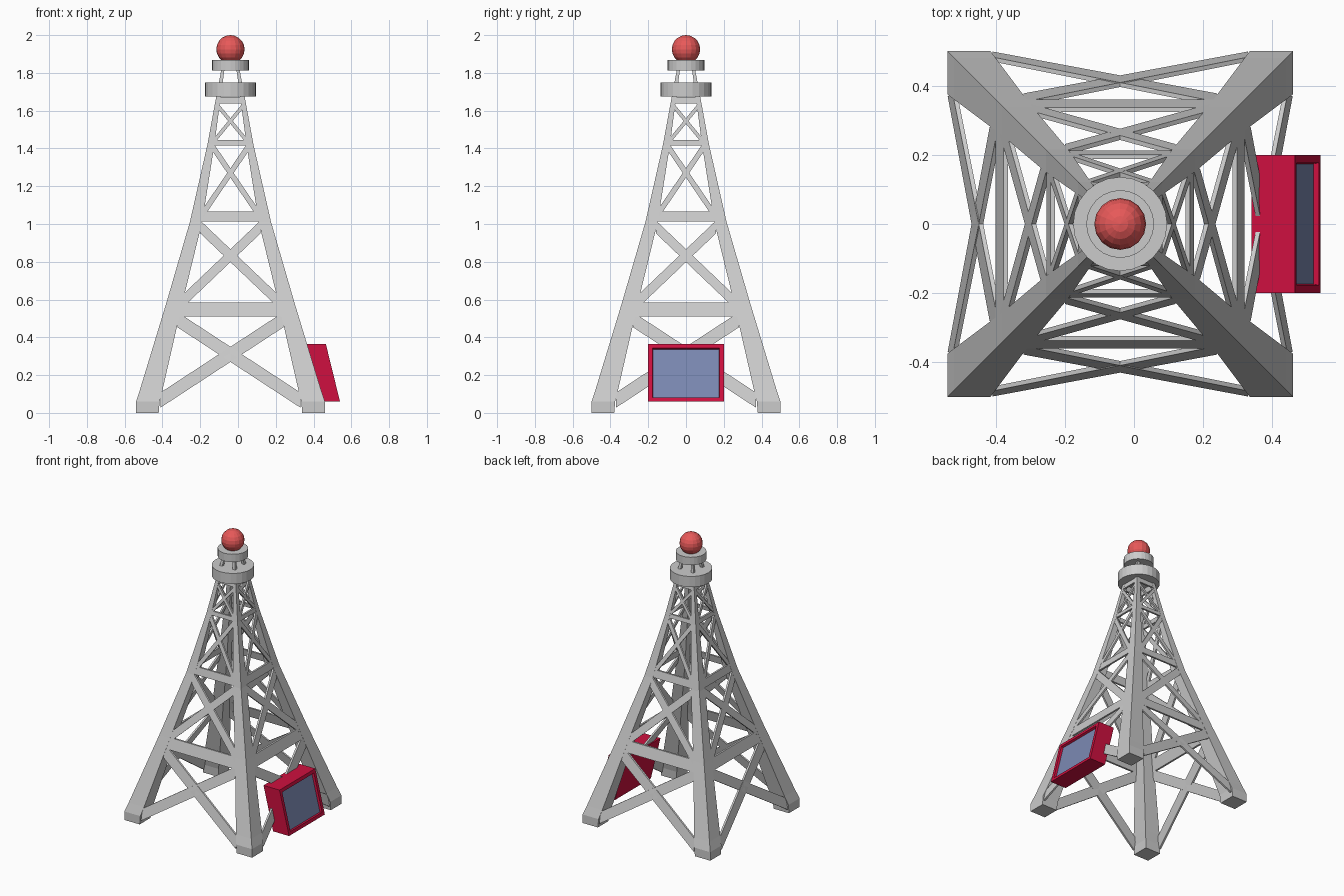
import bpy, bmesh, math
from mathutils import Matrix

if "Cube" in bpy.data.objects:
    bpy.data.objects.remove(bpy.data.objects["Cube"])

CX = -0.04  # tower axis
# leg stations: height, outer half width, inner half width
ST = [(0, .5, .38), (.06, .5, .375), (.12, .48, .36), (.58, .34, .255), (1.01, .215, .15),
      (1.42, .122, .085), (1.67, .076, .052), (1.83, .046, .03)]


def outer(z):
    for (z0, a, _), (z1, b, _) in zip(ST, ST[1:]):
        if z <= z1:
            return a + (b - a) * (z - z0) / (z1 - z0)
    return ST[-1][1]


def material(name, col):
    m = bpy.data.materials.new(name)
    m.diffuse_color = (*col, 1)
    m.use_nodes = True
    m.node_tree.nodes["Principled BSDF"].inputs["Base Color"].default_value = m.diffuse_color
    return m


def finish(bm, name, *mats):
    bmesh.ops.recalc_face_normals(bm, faces=bm.faces)
    me = bpy.data.meshes.new(name)
    bm.to_mesh(me)
    bm.free()
    ob = bpy.data.objects.new(name, me)
    bpy.context.collection.objects.link(ob)
    for m in mats:
        me.materials.append(m)
    return ob


def loft(bm, rings):
    rings = [[bm.verts.new(p) for p in r] for r in rings]
    n = len(rings[0])
    for a, b in zip(rings, rings[1:]):
        for i in range(n):
            j = (i + 1) % n
            bm.faces.new((a[i], a[j], b[j], b[i]))
    bm.faces.new(rings[0])
    return bm.faces.new(rings[-1])


# Four tapering corner legs
for sx, nx in ((-1, "left"), (1, "right")):
    for sy, ny in ((-1, "front"), (1, "back")):
        bm = bmesh.new()
        loft(bm, [[(CX + sx * u, sy * v, z) for u, v in ((o, o), (i, o), (i, i), (o, i))]
                  for z, o, i in ST])
        finish(bm, f"{ny}_{nx}_leg")


# Flat bar lying in the sloping front face of the tower
def bar(bm, p, q, h, depth=.014):
    prof = [(p[0], p[1] - h / 2), (q[0], q[1] - h / 2), (q[0], q[1] + h / 2), (p[0], p[1] + h / 2)]
    loft(bm, [[(u, -outer(z) + d, z) for u, z in prof] for d in (.001, depth)])


# Lattice panel of girders and crossed braces, repeated on four sides
GIRDERS = [(.29, .548, .075), (.18, 1.04, .052), (.1, 1.43, .028), (.065, 1.655, .035)]
BRACES = [(.37, .068, .28, .493, .08), (.265, .58, .16, .985, .068),
          (.15, 1.05, .095, 1.41, .05), (.095, 1.43, .065, 1.624, .03)]
for k, side in enumerate(("front", "right", "back", "left")):
    bm = bmesh.new()
    for u, z, h in GIRDERS:
        bar(bm, (-u, z), (u, z), h)
    for u0, z0, u1, z1, h in BRACES:
        for s in (-1, 1):
            bar(bm, (s * u0, z0), (-s * u1, z1), h)
    bm.transform(Matrix.Translation((CX, 0, 0)) @ Matrix.Rotation(k * math.pi / 2, 4, 'Z'))
    finish(bm, f"{side}_lattice")

# Round platforms near the top
for name, r, z0, z1 in (("lower_platform", .136, 1.675, 1.75), ("upper_platform", .098, 1.812, 1.868)):
    bm = bmesh.new()
    bmesh.ops.create_cone(bm, cap_ends=True, segments=24, radius1=r, radius2=r, depth=z1 - z0,
                          matrix=Matrix.Translation((CX, 0, (z0 + z1) / 2)))
    finish(bm, name)

# Red beacon ball
bm = bmesh.new()
bmesh.ops.create_uvsphere(bm, u_segments=16, v_segments=10, radius=.075,
                          matrix=Matrix.Translation((CX, 0, 1.925)))
finish(bm, "beacon_ball", material("beacon_red", (.8, .1, .1)))

# Slanted sign box with a recessed screen
bm = bmesh.new()
ring = [(.415, -.2, .06), (.415, .2, .06), (.34, .2, .365), (.34, -.2, .365)]
screen = loft(bm, [ring, [(x + .125, y, z) for x, y, z in ring]])
bmesh.ops.recalc_face_normals(bm, faces=bm.faces)
bmesh.ops.inset_region(bm, faces=[screen], thickness=.023, use_even_offset=True)
bmesh.ops.inset_region(bm, faces=[screen], thickness=.003, depth=-.015, use_even_offset=True)
screen.material_index = 1
finish(bm, "sign_box", material("sign_red", (.62, .005, .05)), material("screen_blue", (.2, .25, .45)))
